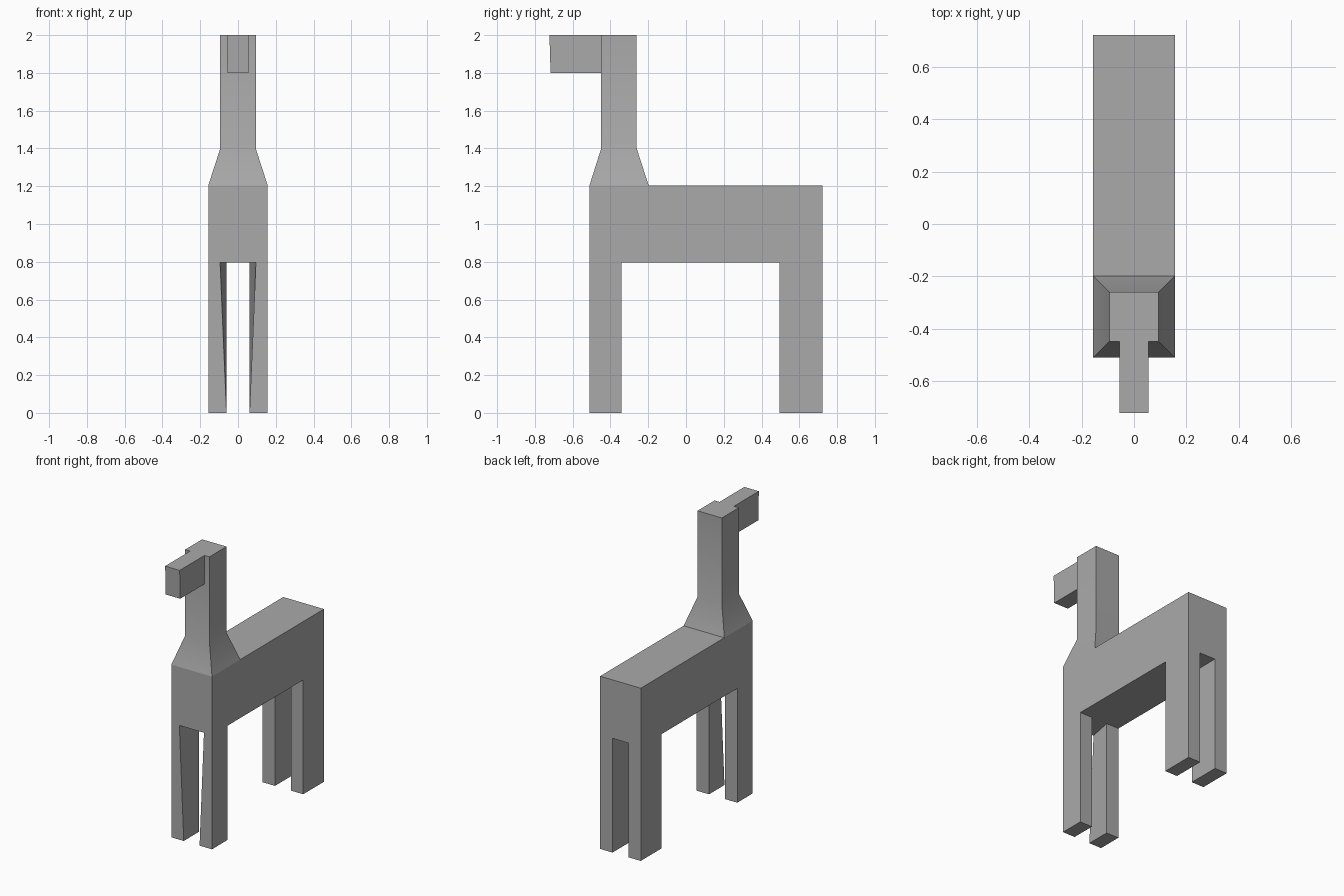
import bpy
import bmesh
from mathutils import Vector

if "Cube" in bpy.data.objects:
    bpy.data.objects.remove(bpy.data.objects["Cube"])

GREY = bpy.data.materials.new("plain grey")
GREY.diffuse_color = (0.40, 0.40, 0.40, 1)
GREY.use_nodes = True
GREY.node_tree.nodes["Principled BSDF"].inputs["Base Color"].default_value = GREY.diffuse_color


def finish(name, bm, smooth=False):
    bmesh.ops.recalc_face_normals(bm, faces=bm.faces)
    mesh = bpy.data.meshes.new(name)
    bm.to_mesh(mesh)
    bm.free()
    mesh.materials.append(GREY)
    obj = bpy.data.objects.new(name, mesh)
    bpy.context.collection.objects.link(obj)
    if smooth:
        bpy.ops.object.select_all(action='DESELECT')
        obj.select_set(True)
        bpy.context.view_layer.objects.active = obj
        bpy.ops.object.shade_smooth_by_angle()
    return obj


def loft(bm, rings, cap_start=False, cap_end=False):
    """Skin a list of equal-length point rings; return rows of side faces."""
    loops = [[bm.verts.new(p) for p in ring] for ring in rings]
    rows = []
    for a, b in zip(loops, loops[1:]):
        n = len(a)
        rows.append([bm.faces.new((a[i], a[(i + 1) % n], b[(i + 1) % n], b[i]))
                     for i in range(n)])
    if cap_start:
        bm.faces.new(loops[0][::-1])
    if cap_end:
        bm.faces.new(loops[-1])
    return rows


def rect(x, y0, y1, z):
    return [(-x, y0, z), (x, y0, z), (x, y1, z), (-x, y1, z)]


# Trunk: cross-sections along y, with the inner leg lines marked on the belly
W, TOP, BELLY, GAP = 0.157, 1.205, 0.797, 0.061


def section(y, inner):
    return [(-W, y, TOP), (W, y, TOP), (W, y, BELLY), (inner, y, BELLY),
            (-inner, y, BELLY), (-W, y, BELLY)]


bm = bmesh.new()
rows = loft(bm, [section(-0.511, 0.095), section(-0.341, GAP),
                 section(-0.198, GAP), section(0.495, GAP),
                 section(0.723, GAP)], True, True)

# Legs: pull the four belly corner strips down to the ground
leg_faces = [rows[r][i] for r in (0, 3) for i in (2, 4)]
for face in leg_faces:
    result = bmesh.ops.extrude_face_region(bm, geom=[face])
    for v in result["geom"]:
        if isinstance(v, bmesh.types.BMVert):
            v.co.z = 0
            if abs(v.co.x) < 0.12:
                v.co.x = GAP if v.co.x > 0 else -GAP

# Open the trunk under the neck and at the tops of the legs
hidden = [f for f in leg_faces if f.is_valid] + [rows[0][0], rows[1][0]]
bmesh.ops.delete(bm, geom=hidden, context='FACES_ONLY')
finish("body_and_legs", bm)

# Neck: flared base rising to a straight column
bm = bmesh.new()
loft(bm, [rect(W, -0.511, -0.198, TOP), rect(0.094, -0.449, -0.261, 1.4),
          rect(0.094, -0.449, -0.261, 2.0)], cap_end=True)
finish("neck", bm, smooth=True)

# Head: narrow block reaching forward, its front leaning back slightly
bm = bmesh.new()
loft(bm, [rect(0.056, -0.717, -0.449, 1.80), rect(0.056, -0.723, -0.449, 2.0)],
     True, True)
finish("head", bm)
